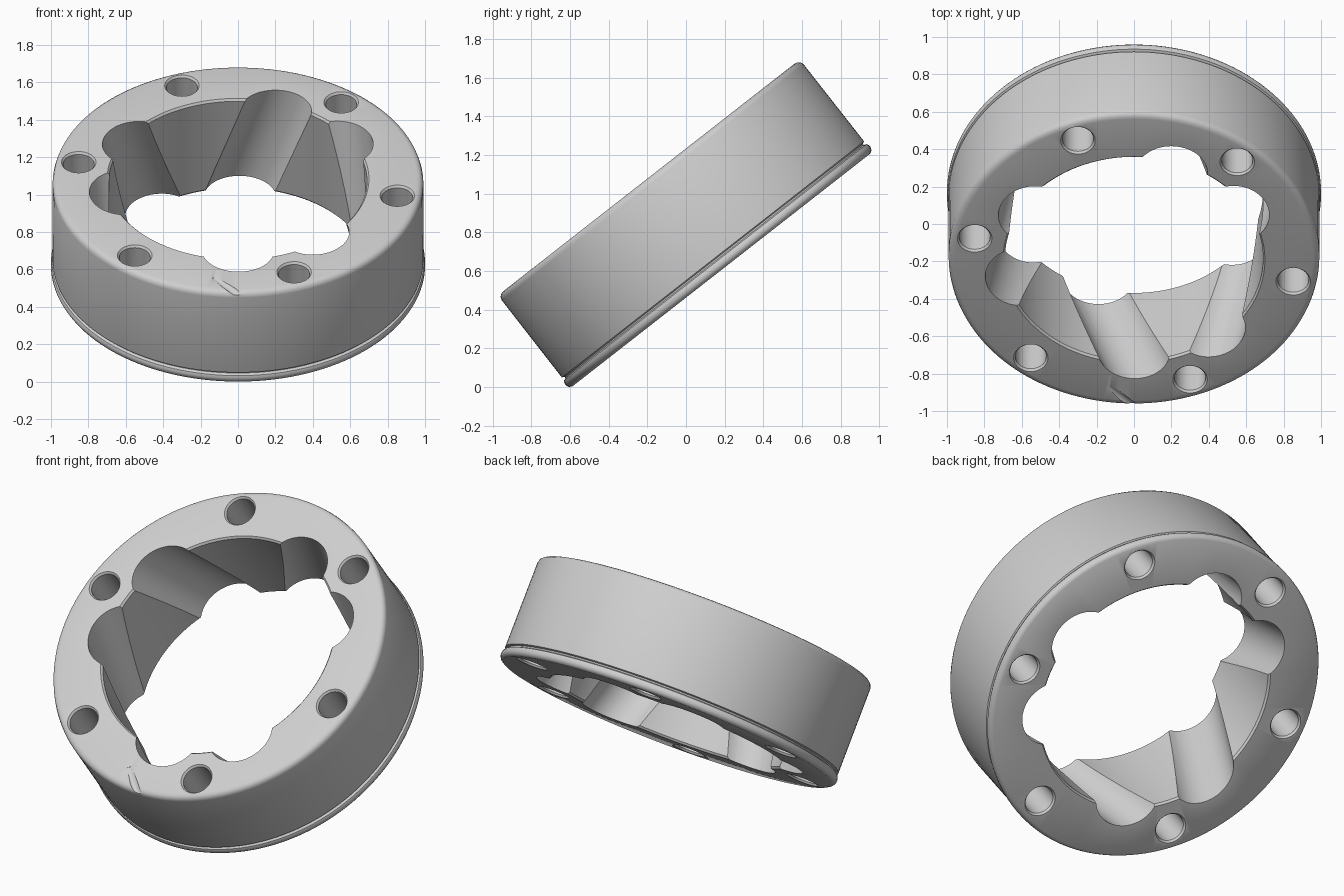
import bpy, bmesh, math
from mathutils import Vector, Matrix

if "Cube" in bpy.data.objects:
    bpy.data.objects.remove(bpy.data.objects["Cube"])

TILT = math.radians(38)
HALF = 0.304          # half the ring thickness


def lathe(bm, profile, segs, closed, centre=(0, 0, 0)):
    """Spin (radius, height) points about a vertical axis at centre."""
    c = Vector(centre)
    rings = []
    for i in range(segs):
        a = 2 * math.pi * i / segs
        rings.append([bm.verts.new(c + Vector((r * math.cos(a), r * math.sin(a), z)))
                      for r, z in profile])
    n = len(profile)
    for i in range(segs):
        p, q = rings[i], rings[(i + 1) % segs]
        for j in range(n if closed else n - 1):
            k = (j + 1) % n
            bm.faces.new((p[j], q[j], q[k], p[k]))
    if not closed:
        bm.faces.new([r[0] for r in rings])
        bm.faces.new([r[-1] for r in rings])


def rod(bm, a, b, radius, segs):
    """Round bar from a to b."""
    a, b = Vector(a), Vector(b)
    rot = (b - a).to_track_quat('Z', 'Y').to_matrix().to_4x4()
    bmesh.ops.create_cone(bm, cap_ends=True, segments=segs, radius1=radius, radius2=radius,
                          depth=(b - a).length, matrix=Matrix.Translation((a + b) / 2) @ rot)


def make_object(name, bm):
    bmesh.ops.recalc_face_normals(bm, faces=bm.faces)
    me = bpy.data.meshes.new(name)
    bm.to_mesh(me)
    bm.free()
    ob = bpy.data.objects.new(name, me)
    bpy.context.collection.objects.link(ob)
    return ob


def polar(r, deg, z):
    a = math.radians(deg)
    return Vector((r * math.cos(a), r * math.sin(a), z))


# Ring body with rounded rim, narrow outer groove and bottom lip
bm = bmesh.new()
lathe(bm, [(0.69, 0.292), (0.70, HALF), (0.955, HALF), (0.972, 0.300), (0.985, 0.290),
           (0.991, 0.272), (0.992, -0.234), (0.979, -0.240), (0.979, -0.248),
           (0.994, -0.254), (1.0, -0.266), (1.0, -0.282), (0.993, -0.295), (0.978, -HALF),
           (0.70, -HALF), (0.69, -0.292)], 144, True)
ring = make_object("bearing_ring", bm)

# Six skewed ball tracks, leaning in alternate directions
tracks = bmesh.new()
for k in range(3):
    for side in (-1, 1):
        mid = 50.5 + 120 * k
        top = polar(0.622, mid + side * 20.5, HALF)
        low = polar(0.622, mid + side * 38.5, -HALF)
        ext = (top - low) * 0.3
        rod(tracks, low - ext, top + ext, 0.183, 64)
tracks = make_object("track_cutter", tracks)

# Six bolt holes with eased edges
holes = bmesh.new()
for k in range(6):
    lathe(holes, [(0.105, 0.4), (0.105, 0.320), (0.083, 0.292), (0.083, -0.292),
                  (0.105, -0.320), (0.105, -0.4)], 40, False, polar(0.864, 50.3 + 60 * k, 0))
holes = make_object("hole_cutter", holes)

# Small alignment nick on the top rim
nick = bmesh.new()
rod(nick, (-0.13, -0.86, 0.326), (0.03, -1.03, 0.304), 0.024, 24)
nick = make_object("nick_cutter", nick)

for cutter in (tracks, holes, nick):
    cutter.hide_render = True
    mod = ring.modifiers.new(cutter.name, 'BOOLEAN')
    mod.operation = 'DIFFERENCE'
    mod.solver = 'EXACT'
    mod.object = cutter

# Bake the cuts and drop the helpers
dg = bpy.context.evaluated_depsgraph_get()
baked = bpy.data.meshes.new_from_object(ring.evaluated_get(dg))
ring.modifiers.clear()
ring.data = baked
for cutter in (tracks, holes, nick):
    bpy.data.objects.remove(cutter, do_unlink=True)

# Tilt the ring forward and rest it on the floor
baked.transform(Matrix.Rotation(TILT, 4, 'X'))
ys = [v.co.y for v in baked.vertices]
zs = [v.co.z for v in baked.vertices]
baked.transform(Matrix.Translation((0, -(min(ys) + max(ys)) / 2, -min(zs))))

# Plain grey metal
steel = bpy.data.materials.new("grey_metal")
steel.diffuse_color = (0.62, 0.62, 0.62, 1)
steel.use_nodes = True
steel.node_tree.nodes["Principled BSDF"].inputs["Base Color"].default_value = steel.diffuse_color
baked.materials.clear()
baked.materials.append(steel)

bpy.ops.object.select_all(action='DESELECT')
ring.select_set(True)
bpy.context.view_layer.objects.active = ring
bpy.ops.object.shade_smooth_by_angle(angle=math.radians(35))
